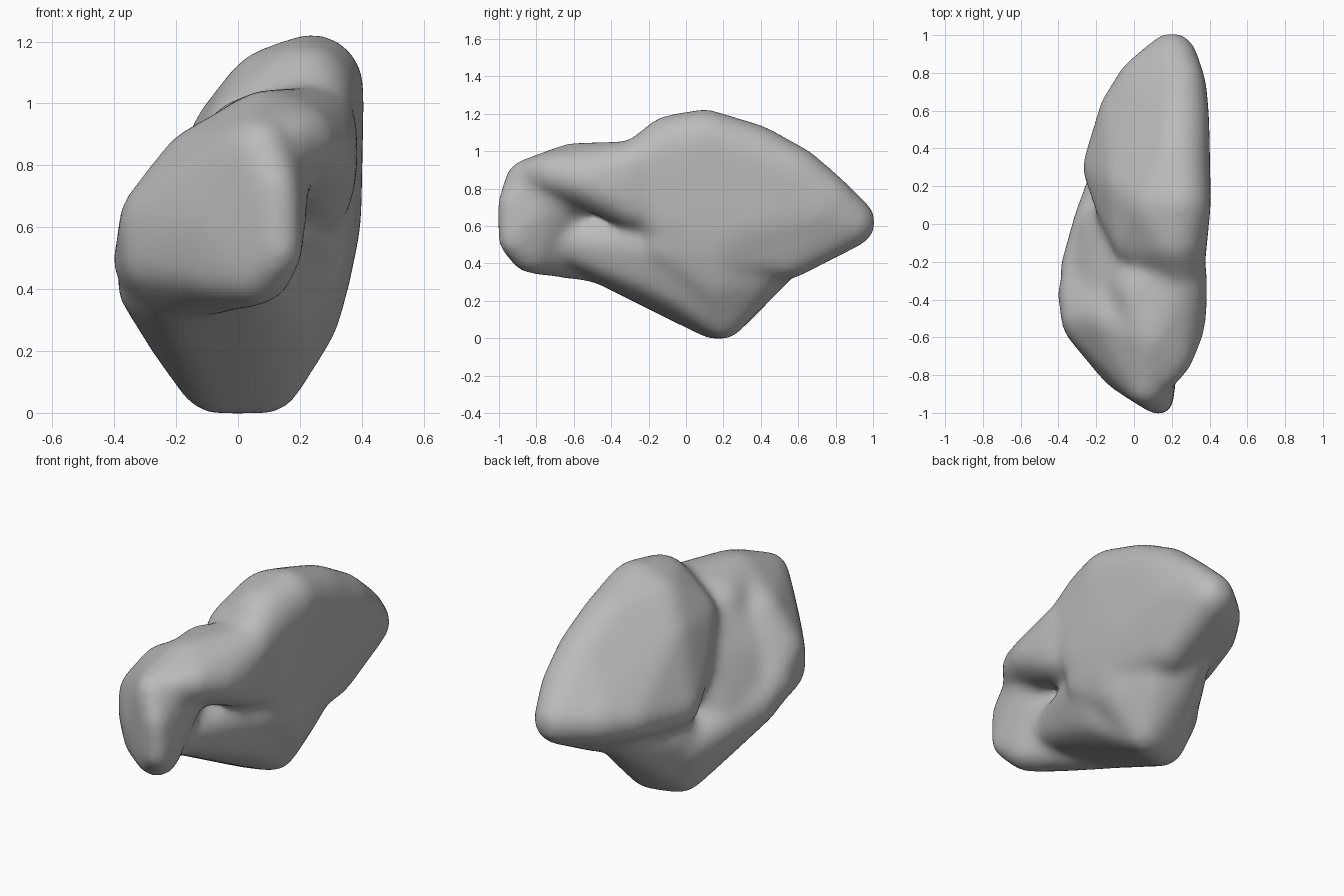
import bpy
import bmesh
from mathutils import Vector

# Remove the default cube
cube = bpy.data.objects.get("Cube")
if cube:
    bpy.data.objects.remove(cube, do_unlink=True)

SWELL = 0.018                 # makes up for what softening takes away

# Each mass is the taut skin around a few balls: x, y, z, radius
# Large rear mass with a blunt tip and a flat left flank
rear_mass = [
    (.2, .88, .62, .12), (.25, .76, .75, .11), (.24, .58, .87, .14),
    (.23, .36, .98, .15), (.24, .1, 1.06, .15), (.13, .1, 1.0, .17),
    (.22, -.08, 1.04, .14), (.24, -.2, .97, .12), (0, .2, .88, .14),
    (.03, -.08, .9, .13), (-.07, .1, .72, .12), (-.15, .3, .58, .11),
    (-.06, .6, .6, .11), (.04, .76, .61, .11), (.26, .7, .68, .11),
    (.26, .1, .85, .12), (.25, .3, .6, .13), (.2, .55, .44, .11),
    (.2, .75, .56, .12), (.25, .1, .45, .1), (.24, -.12, .64, .12),
]

# Upright slanted slab at the front
front_slab = [
    (.13, -.94, .72, .055), (.135, -.93, .52, .06), (.07, -.86, .85, .09),
    (.06, -.83, .46, .1), (-.28, -.36, .49, .11), (-.24, -.5, .62, .13),
    (-.24, -.52, .5, .12), (-.05, -.75, .6, .12), (-.08, -.72, .48, .11),
    (-.12, -.5, .79, .12), (.1, -.6, .9, .13), (-.2, -.45, .42, .11),
]

# Overhanging ridge that ties the slab to the rear mass
upper_ridge = [
    (.1, -.6, .9, .13), (.25, -.42, .8, .12), (.25, -.55, .85, .11),
    (.2, -.7, .88, .1), (.16, -.78, .88, .08), (.25, -.27, .92, .12),
    (.24, -.27, .72, .12), (.03, -.35, .86, .14),
]

# Filling between the slab and the rear mass
core = [
    (.05, -.32, .84, .14), (-.1, -.3, .63, .15), (-.15, -.05, .46, .13),
    (.02, 0, .65, .17), (.1, -.25, .6, .14), (-.24, -.33, .48, .1),
    (-.1, -.46, .74, .11),
]

# Low trunk that sweeps from the slab down to the foot
lower_trunk = [
    (-.27, -.25, .42, .11), (-.2, -.45, .42, .11), (.03, -.68, .53, .09),
    (.08, -.45, .5, .11), (.12, -.2, .36, .12), (.2, -.08, .47, .12),
    (.14, -.05, .28, .11), (-.2, 0, .36, .11), (-.18, .03, .26, .1),
    (-.14, .2, .3, .1), (-.07, .15, .12, .11), (.09, .2, .11, .1),
    (-.05, -.25, .58, .13),
]

# Foot under the rear mass
foot = [
    (-.07, .15, .12, .11), (.09, .2, .11, .1), (.21, .16, .3, .1),
    (.25, .15, .45, .1), (.22, -.1, .5, .12), (.15, .38, .34, .11),
    (0, .38, .36, .12), (-.1, .25, .37, .11), (.06, .5, .44, .12),
]


def ball_points(subdivisions=3):
    """Points of a unit ball."""
    ball = bmesh.new()
    bmesh.ops.create_icosphere(ball, subdivisions=subdivisions, radius=1)
    points = [v.co.copy() for v in ball.verts]
    ball.free()
    return points


def add_mass(bm, balls, unit):
    """Wrap a taut convex skin around a set of balls."""
    verts = []
    for x, y, z, radius in balls:
        centre = Vector((x, y, z))
        verts += [bm.verts.new(centre + p * (radius + SWELL)) for p in unit]
    bmesh.ops.convex_hull(bm, input=verts)
    loose = [v for v in bm.verts if not v.link_faces]
    bmesh.ops.delete(bm, geom=loose, context='VERTS')


# Gather all masses in one mesh
bm = bmesh.new()
unit = ball_points()
for mass in (rear_mass, front_slab, upper_ridge, core, lower_trunk, foot):
    add_mass(bm, mass, unit)
bmesh.ops.recalc_face_normals(bm, faces=bm.faces[:])
mesh = bpy.data.meshes.new("smooth_stone")
bm.to_mesh(mesh)
bm.free()
stone = bpy.data.objects.new("smooth_stone", mesh)
bpy.context.collection.objects.link(stone)

# Fuse the masses into one smooth skin and soften the joints
remesh = stone.modifiers.new("fuse", 'REMESH')
remesh.mode = 'VOXEL'
remesh.voxel_size = 0.02
remesh.use_smooth_shade = True
soften = stone.modifiers.new("soften", 'SMOOTH')
soften.factor = 0.5
soften.iterations = 36

# One plain grey
grey = bpy.data.materials.new("stone_grey")
grey.use_nodes = True
colour = (0.5, 0.5, 0.5, 1)
grey.diffuse_color = colour
grey.node_tree.nodes["Principled BSDF"].inputs["Base Color"].default_value = colour
mesh.materials.append(grey)
